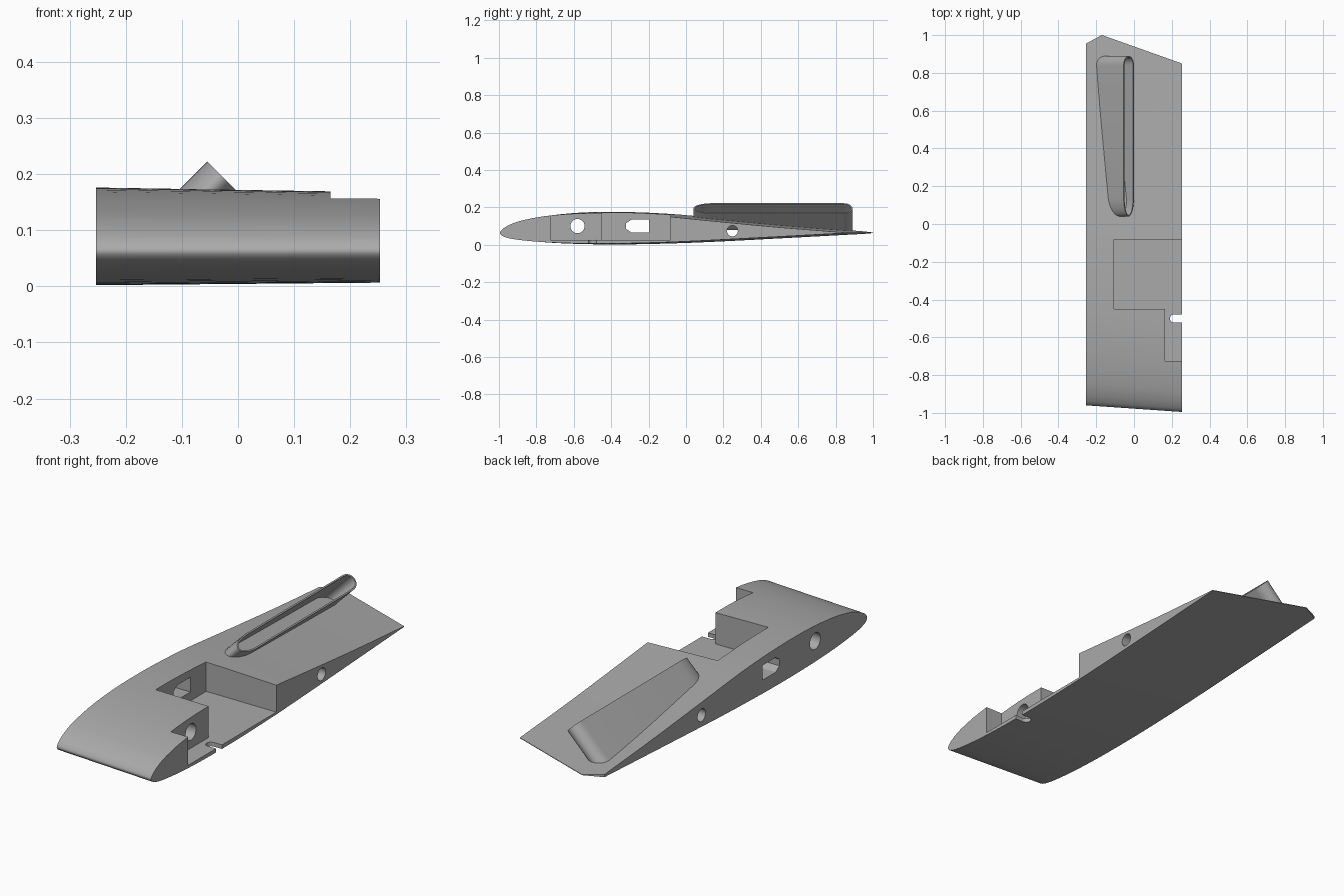
import bpy, bmesh, math
from mathutils import Vector

if "Cube" in bpy.data.objects:
    bpy.data.objects.remove(bpy.data.objects["Cube"])

grey = bpy.data.materials.new("mid_grey")
grey.diffuse_color = (0.4, 0.4, 0.4, 1)
grey.use_nodes = True
grey.node_tree.nodes["Principled BSDF"].inputs["Base Color"].default_value = grey.diffuse_color


def make(name, bm):
    bmesh.ops.recalc_face_normals(bm, faces=bm.faces)
    me = bpy.data.meshes.new(name)
    bm.to_mesh(me)
    bm.free()
    me.materials.append(grey)
    ob = bpy.data.objects.new(name, me)
    bpy.context.collection.objects.link(ob)
    return ob


def loft(bm, rings, caps=True):
    vs = [[bm.verts.new(p) for p in r] for r in rings]
    n = len(vs[0])
    for a, b in zip(vs, vs[1:]):
        for i in range(n):
            j = (i + 1) % n
            bm.faces.new((a[i], a[j], b[j], b[i]))
    if caps:
        bm.faces.new(vs[0])
        bm.faces.new(vs[-1])
    return vs


def prism(name, outline, axis, lo, hi):
    """Extrude a 2D outline along x (outline is y,z) or z (outline is x,y)."""
    bm = bmesh.new()
    place = (lambda p, d: (d, p[0], p[1])) if axis == "x" else (lambda p, d: (p[0], p[1], d))
    loft(bm, [[place(p, d) for p in outline] for d in (lo, hi)])
    return make(name, bm)


def circle(cy, cz, r, n=32):
    return [(cy + r * math.cos(2 * math.pi * i / n), cz + r * math.sin(2 * math.pi * i / n))
            for i in range(n)]


def smooth_path(pts, sub=3):
    """Catmull-Rom through the points."""
    P = [Vector(p) for p in pts]
    P = [2 * P[0] - P[1]] + P + [2 * P[-1] - P[-2]]
    out = []
    for a, b, c, d in zip(P, P[1:], P[2:], P[3:]):
        for k in range(sub):
            t = k / sub
            out.append(0.5 * (2 * b + (c - a) * t + (2 * a - 5 * b + 4 * c - d) * t * t
                              + (3 * b - a - 3 * c + d) * t ** 3))
    return out + [P[-2]]


def finish(ob, angle=30):
    bpy.ops.object.select_all(action="DESELECT")
    bpy.context.view_layer.objects.active = ob
    ob.select_set(True)
    bpy.ops.object.shade_smooth_by_angle(angle=math.radians(angle))


# Aerofoil section: chord fraction and height, trailing edge over the nose and back
section = smooth_path([
    (1, .0655), (.8, .097), (.6, .135), (.5, .155), (.44, .165), (.36, .173), (.28, .176),
    (.2, .172), (.12, .157), (.06, .133), (.03, .112), (.012, .092), (.004, .078), (0, .063),
    (.004, .050), (.012, .041), (.03, .031), (.06, .022), (.12, .011), (.2, .004), (.28, .002),
    (.36, .003), (.44, .007), (.5, .011), (.6, .020), (.8, .041), (1, .0625)])

# Wing panel: tapered loft between two sections
bm = bmesh.new()
rings = []
for x, nose, tail in ((-.253, -.96, 1.03), (.253, -.995, .85)):
    s = (tail - nose) / 1.99
    rings.append([(x, nose + (tail - nose) * p.x, .063 + (p.y - .063) * s) for p in section])
loft(bm, rings)
wing = make("wing_panel", bm)

# Cutters: stepped equipment bay, floor slot, spanwise holes, clipped rear corner
slot = [(.30, -.522), (.30, -.478)] + [
    (.212 + .022 * math.cos(a), -.5 + .022 * math.sin(a))
    for a in (math.pi * (.5 + i / 10) for i in range(11))]
cutters = [
    prism("bay_cutter", [(-.105, -.45), (.165, -.45), (.165, -.725), (.4, -.725),
                         (.4, -.082), (-.105, -.082)], "z", .025, .4),
    prism("slot_cutter", slot, "z", -.1, .1),
    prism("front_hole_cutter", circle(-.58, .1, .038), "x", -.4, .4),
    prism("rear_hole_cutter", circle(.248, .074, .029), "x", -.4, .4),
    prism("cable_hole_cutter", [(-.197, .066), (-.197, .134), (-.292, .134), (-.32, .115),
                                (-.32, .085), (-.292, .066)], "x", -.4, 0),
    prism("corner_cutter", [(-.17, 1.0), (-.17, 1.2), (-.4, 1.2), (-.4, .878)], "z", -.2, .4),
]
for c in cutters:
    m = wing.modifiers.new(c.name, "BOOLEAN")
    m.operation, m.solver, m.object = "DIFFERENCE", "EXACT", c
bpy.context.view_layer.update()
cut = bpy.data.meshes.new_from_object(
    wing.evaluated_get(bpy.context.evaluated_depsgraph_get()))
wing.modifiers.clear()
wing.data = cut
for c in cutters:
    bpy.data.objects.remove(c)
finish(wing)


# Slanted duct: long rounded tube leaning sideways, open at the top, sunk into the wing
def duct_rim(inset):
    hw = .0385 - inset
    pts = []
    for y0, length, start in ((.84, .05, 0), (.14, .10, math.pi)):
        for i in range(17):
            a = start + math.pi * i / 16
            u, y = hw * math.cos(a), y0 + (length - inset) * math.sin(a)
            pts.append(Vector((-.0275 - u * .7071, y, .195 + u * .7071)))
    return pts


def duct_foot(p):
    drop = p.z - (.083 - .018 * p.y)
    return Vector((p.x - drop, p.y, p.z - drop))


outer, inner = duct_rim(0), duct_rim(.007)
bm = bmesh.new()
loft(bm, [[duct_foot(p) for p in outer], outer, inner, [duct_foot(p) for p in inner],
          [duct_foot(p) for p in outer]], caps=False)
bmesh.ops.remove_doubles(bm, verts=bm.verts, dist=1e-5)
finish(make("slanted_duct", bm))
